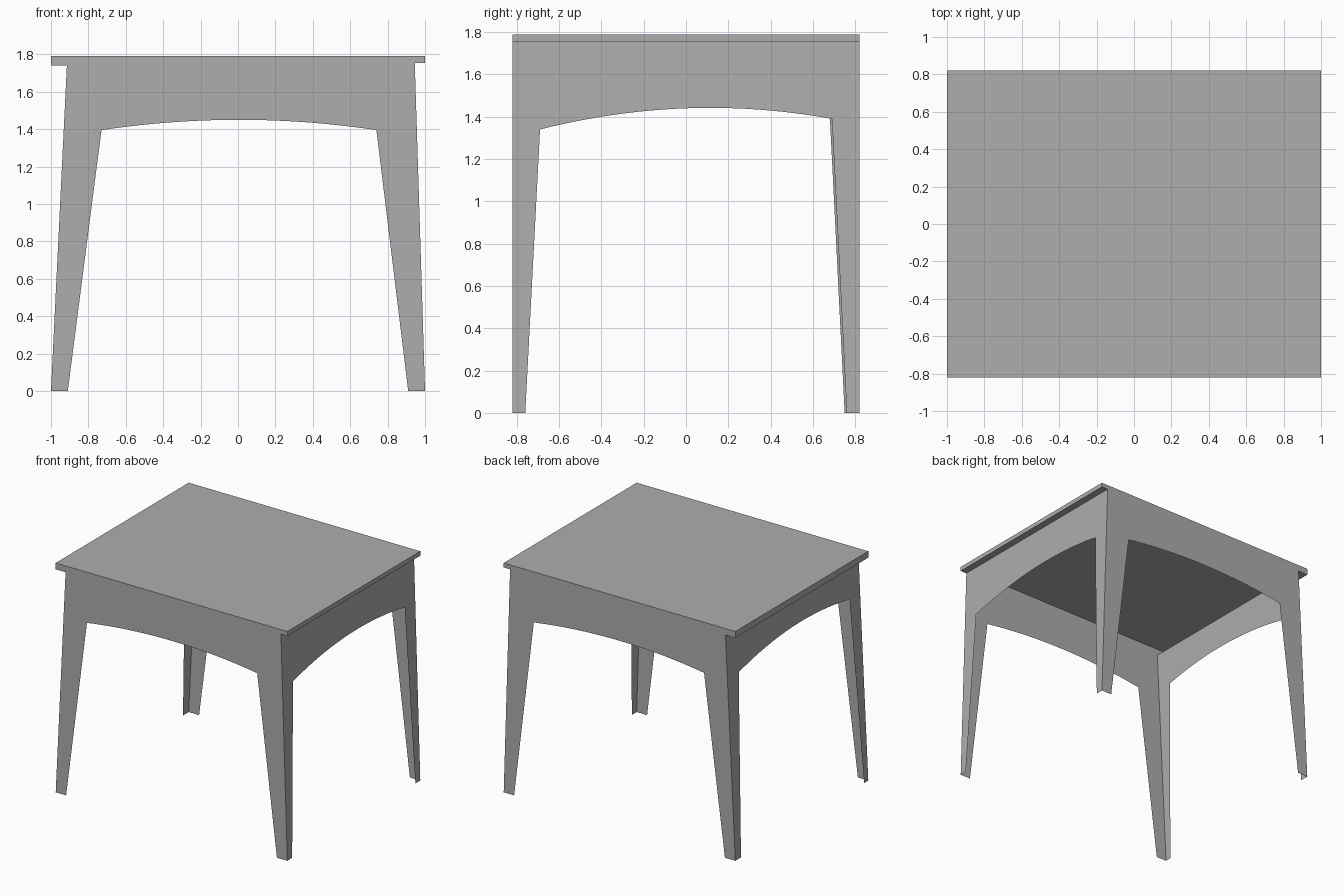
import bpy
from mathutils import Vector

cube = bpy.data.objects.get("Cube")
if cube:
    bpy.data.objects.remove(cube, do_unlink=True)

TOP, HALF_DEPTH = 1.79, 0.82
LEFT = dict(x=0.945, lip=1.755)     # where each side panel meets its lip
RIGHT = dict(x=-0.915, lip=1.74)

grey = bpy.data.materials.new("plain_grey")
grey.use_nodes = True
colour = (0.42, 0.42, 0.42, 1)
grey.diffuse_color = colour
grey.node_tree.nodes["Principled BSDF"].inputs["Base Color"].default_value = colour


def sheet(name, polygons):
    """Thin sheet; each polygon is (points, outward direction)."""
    verts, faces = [], []
    for points, outward in polygons:
        points = [Vector(p) for p in points]
        area = Vector()
        for a, b in zip(points, points[1:] + points[:1]):
            area += a.cross(b)
        if area.dot(Vector(outward)) < 0:
            points.reverse()
        faces.append(range(len(verts), len(verts) + len(points)))
        verts += points
    mesh = bpy.data.meshes.new(name)
    mesh.from_pydata(verts, [], [list(f) for f in faces])
    mesh.materials.append(grey)
    obj = bpy.data.objects.new(name, mesh)
    bpy.context.collection.objects.link(obj)
    return obj


def arch(start, end, rise, steps=20):
    """Shallow parabolic arch between two (u, z) points."""
    points = []
    for i in range(steps + 1):
        t = i / steps
        points.append((start[0] + (end[0] - start[0]) * t,
                       start[1] + (end[1] - start[1]) * t + 4 * rise * t * (1 - t)))
    return points


# Front and back panels, each with two tapered legs and an arched apron
end_outline = [(-0.91, 0), (-1, 0), (RIGHT["x"], RIGHT["lip"]), (-1, RIGHT["lip"]), (-1, TOP),
               (1, TOP), (1, LEFT["lip"]), (LEFT["x"], LEFT["lip"]), (1, 0), (0.91, 0)]
end_outline += arch((0.74, 1.395), (-0.73, 1.395), 0.055)
for name, side in (("front_panel", -1), ("back_panel", 1)):
    sheet(name, [([(x, side * HALF_DEPTH, z) for x, z in end_outline], (0, side, 0))])


# Side panels lean inward towards the top
def side_panel(name, side, edge, feet, arch_ends):
    d = HALF_DEPTH
    outline = [(feet[0], 0), (-d, 0), (-d, edge["lip"]), (d, edge["lip"]), (d, 0), (feet[1], 0)]
    outline += arch(arch_ends[1], arch_ends[0], 0.075)
    lean = (edge["x"] - side) / edge["lip"]
    sheet(name, [([(side + lean * z, y, z) for y, z in outline], (side, 0, 0))])


side_panel("left_side_panel", 1, LEFT, (-0.76, 0.76), ((-0.69, 1.34), (0.69, 1.39)))
side_panel("right_side_panel", -1, RIGHT, (-0.77, 0.75), ((-0.69, 1.445), (0.68, 1.40)))

# Table top with a folded lip over each side panel
d = HALF_DEPTH
polygons = [([(-1, -d, TOP), (1, -d, TOP), (1, d, TOP), (-1, d, TOP)], (0, 0, 1))]
for side, edge in ((1, LEFT), (-1, RIGHT)):
    low, inner = edge["lip"], edge["x"]
    polygons.append(([(side, -d, low), (side, d, low), (side, d, TOP), (side, -d, TOP)], (side, 0, 0)))
    polygons.append(([(side, -d, low), (side, d, low), (inner, d, low), (inner, -d, low)], (0, 0, -1)))
sheet("table_top", polygons)
